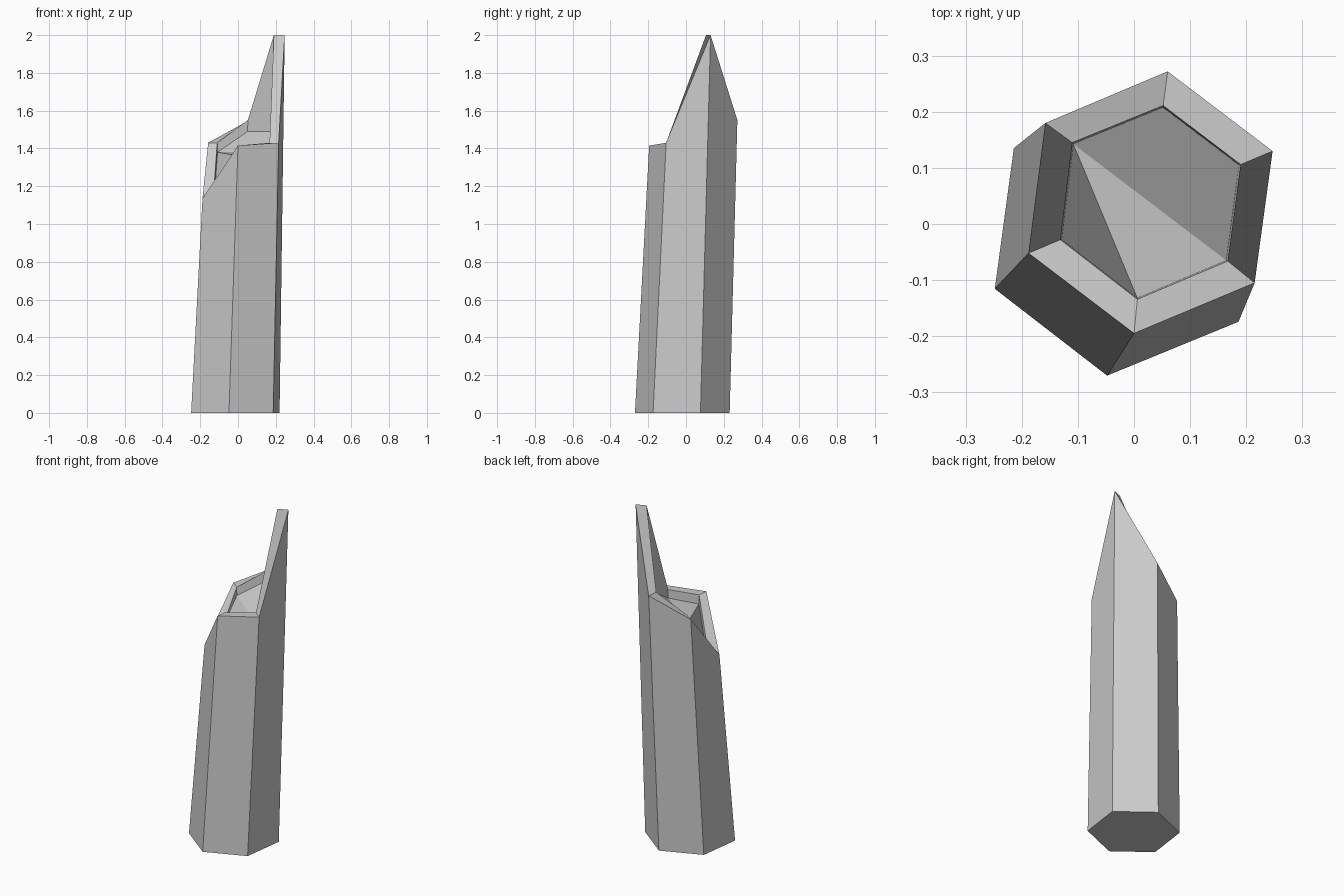
import bpy, bmesh
from math import cos, sin, radians

if "Cube" in bpy.data.objects:
    bpy.data.objects.remove(bpy.data.objects["Cube"])

bm = bmesh.new()

def ring(points):
    return [bm.verts.new(p) for p in points]

def bridge(lower, upper):
    n = len(lower)
    for i in range(n):
        j = (i + 1) % n
        bm.faces.new((lower[i], lower[j], upper[j], upper[i]))

# Regular hexagonal foot, starting at the left corner and going counterclockwise
cx, cy, r = -0.014, -0.0195, 0.253
foot = ring([(cx + r * cos(radians(202.3 + 60 * i)),
              cy + r * sin(radians(202.3 + 60 * i)), 0) for i in range(6)])

# Broken top: outer edge, inner edge of the sloping rim, and recessed floor
heights = [1.135, 1.415, 1.43, 2.0, 1.55, 1.43]
floor_z = [1.085, 1.36, 1.38, 1.49, 1.49, 1.38]
outer_xy = [(-0.188, -0.052), (0, -0.195), (0.215, -0.105),
            (0.247, 0.13), (0.06, 0.272), (-0.158, 0.18)]
inner_xy = [(-0.131, -0.028), (0.006, -0.134), (0.167, -0.066),
            (0.19, 0.106), (0.052, 0.211), (-0.11, 0.145)]
outer = ring([(x, y, z) for (x, y), z in zip(outer_xy, heights)])
inner = ring([(x, y, z) for (x, y), z in zip(inner_xy, heights)])
floor = ring([(x * 0.985, y * 0.985, z) for (x, y), z in zip(inner_xy, floor_z)])

bm.faces.new(foot[::-1])
bridge(foot, outer)
bridge(outer, inner)
bridge(inner, floor)

# Floor folds down toward the low corner
for tri in ((0, 1, 5), (1, 2, 5), (2, 4, 5), (2, 3, 4)):
    bm.faces.new([floor[i] for i in tri])

bmesh.ops.recalc_face_normals(bm, faces=bm.faces)
mesh = bpy.data.meshes.new("broken_hexagonal_column")
bm.to_mesh(mesh)
bm.free()
column = bpy.data.objects.new("broken_hexagonal_column", mesh)
bpy.context.collection.objects.link(column)
